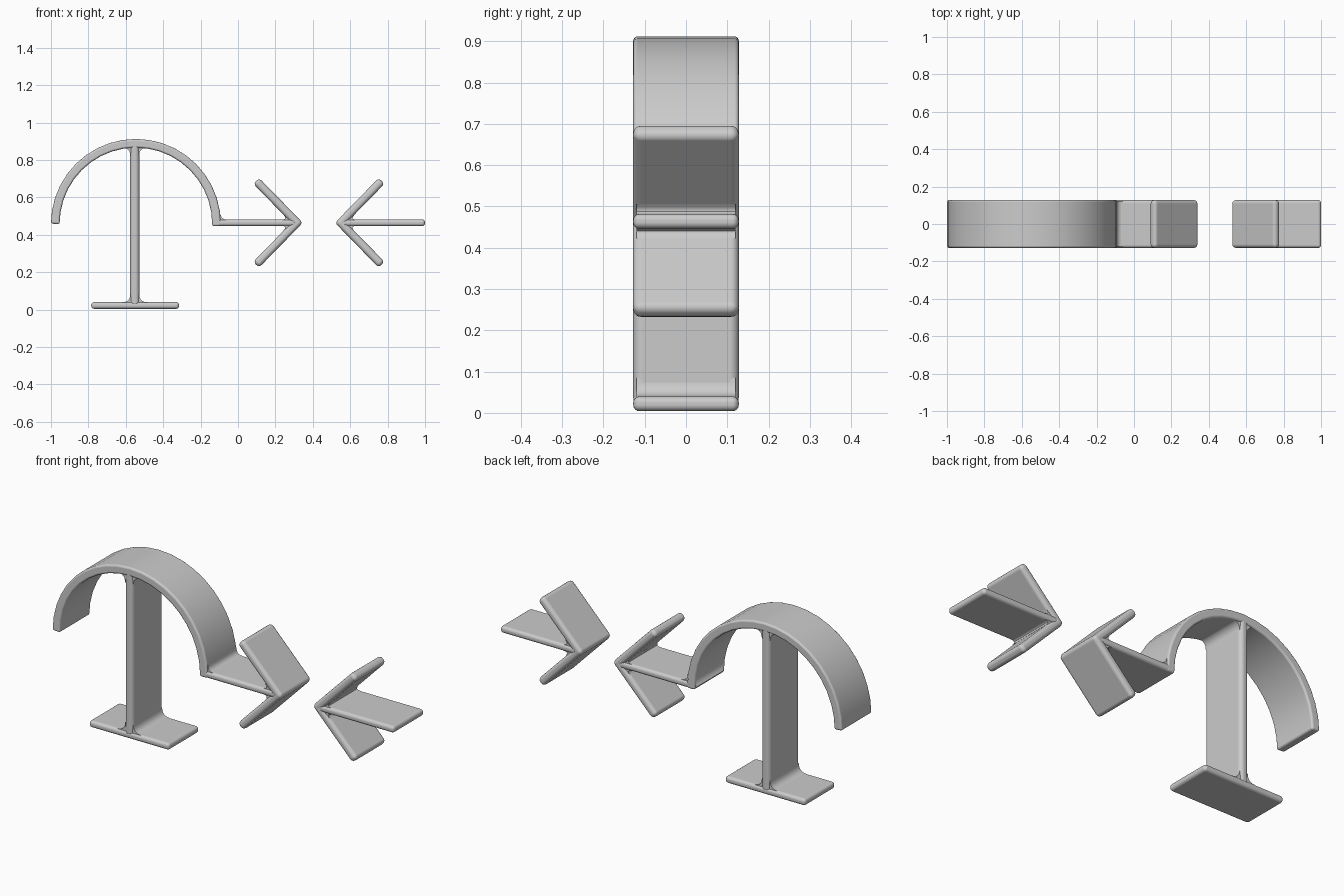
import bpy, bmesh, math
from mathutils import Vector

cube = bpy.data.objects.get("Cube")
if cube:
    bpy.data.objects.remove(cube)

DEPTH = 0.128      # half depth of every slab
MID = 0.464        # height of the arrows' axis
MIRROR = 0.865     # sum of the x positions of the two facing arrows

grey = bpy.data.materials.new("plain grey")
grey.use_nodes = True
COLOUR = (0.6, 0.6, 0.6, 1)
grey.diffuse_color = COLOUR
grey.node_tree.nodes["Principled BSDF"].inputs["Base Color"].default_value = COLOUR


def finish(name, bm):
    bmesh.ops.recalc_face_normals(bm, faces=bm.faces)
    for f in bm.faces:
        f.smooth = True
    mesh = bpy.data.meshes.new(name)
    bm.to_mesh(mesh)
    bm.free()
    mesh.materials.append(grey)
    ob = bpy.data.objects.new(name, mesh)
    bpy.context.collection.objects.link(ob)
    return ob


def ribbon(name, path, thick):
    """Slab that follows a path in the front plane, with soft rounded edges."""
    pts = [Vector(p) for p in path]
    bm = bmesh.new()
    rings = []
    for i, p in enumerate(pts):
        into = (p - pts[i - 1]).normalized() if i else (pts[1] - p).normalized()
        out = (pts[i + 1] - p).normalized() if i < len(pts) - 1 else into
        n1, n2 = Vector((-into.y, into.x)), Vector((-out.y, out.x))
        n = (n1 + n2).normalized()
        off = n * (thick / 2 / n.dot(n1))
        rings.append([bm.verts.new((q.x, y, q.y)) for q, y in
                      ((p + off, -DEPTH), (p + off, DEPTH), (p - off, DEPTH), (p - off, -DEPTH))])
    for a, b in zip(rings, rings[1:]):
        for k in range(4):
            bm.faces.new((a[k], a[k - 1], b[k - 1], b[k]))
    bm.faces.new(rings[0])
    bm.faces.new(rings[-1])
    ob = finish(name, bm)
    bev = ob.modifiers.new("soft edges", "BEVEL")
    bev.width = thick * 0.44
    bev.segments = 4
    bev.limit_method = "ANGLE"
    bev.angle_limit = math.radians(40)
    bev.harden_normals = True
    return ob


def fillet(name, corner, d1, d2, size):
    """Concave web that softens an inner corner."""
    c, d1, d2 = Vector(corner), Vector(d1).normalized(), Vector(d2).normalized()
    steps = [i / 6 for i in range(7)]
    outline = [c - (d1 + d2) * 0.008]
    outline += [c + d1 * size * (1 - t) ** 2 + d2 * size * t ** 2 for t in steps]
    bm = bmesh.new()
    face = bm.faces.new([bm.verts.new((p.x, -DEPTH + 0.008, p.y)) for p in outline])
    new = bmesh.ops.extrude_face_region(bm, geom=[face])["geom"]
    bmesh.ops.translate(bm, vec=(0, 2 * DEPTH - 0.016, 0),
                        verts=[v for v in new if isinstance(v, bmesh.types.BMVert)])
    ob = finish(name, bm)
    bpy.ops.object.select_all(action="DESELECT")
    ob.select_set(True)
    bpy.context.view_layer.objects.active = ob
    bpy.ops.object.shade_smooth_by_angle(angle=math.radians(40))


# Arch, stem and base
CX, R = -0.546, 0.431
arc = [math.pi * (1 - i / 20) for i in range(21)]
arch = [(CX + R * math.cos(a), 0.458 + R * math.sin(a)) for a in arc]
ribbon("arch", arch + [(CX + R, 0.446)], 0.046)
STEM = -0.552
ribbon("stem", [(STEM, 0.015), (STEM, 0.9)], 0.05)
ribbon("base", [(-0.785, 0.022), (-0.315, 0.022)], 0.036)
for side, s in (("left", 1), ("right", -1)):
    x = STEM + s * 0.024
    fillet(side + "_stem_top_fillet", (x, 0.866), (s, 0), (0, -1), 0.045)
    fillet(side + "_stem_foot_fillet", (x, 0.039), (s, 0), (0, 1), 0.045)

# Bar from the arch into the first arrow, and the loose arrow's shaft
ribbon("arch_bar", [(-0.135, MID), (0.31, MID)], 0.036)
ribbon("loose_arrow_shaft", [(0.555, MID), (1.0, MID)], 0.036)
fillet("arch_bar_fillet", (-0.093, 0.481), (1, 0), (0, 1), 0.035)

# Facing arrowheads, the second mirrored from the first
for name, flip in (("arch_arrow", False), ("loose_arrow", True)):
    def place(x):
        return MIRROR - x if flip else x
    s = -1 if flip else 1
    ribbon(name + "_head", [(place(0.097), MID + 0.224), (place(0.316), MID),
                            (place(0.097), MID - 0.224)], 0.044)
    for side, up in (("upper", 1), ("lower", -1)):
        fillet(name + "_" + side + "_fillet", (place(0.267), MID + up * 0.017),
               (-s, 0), (-s * 0.7, up * 0.71), 0.035)
